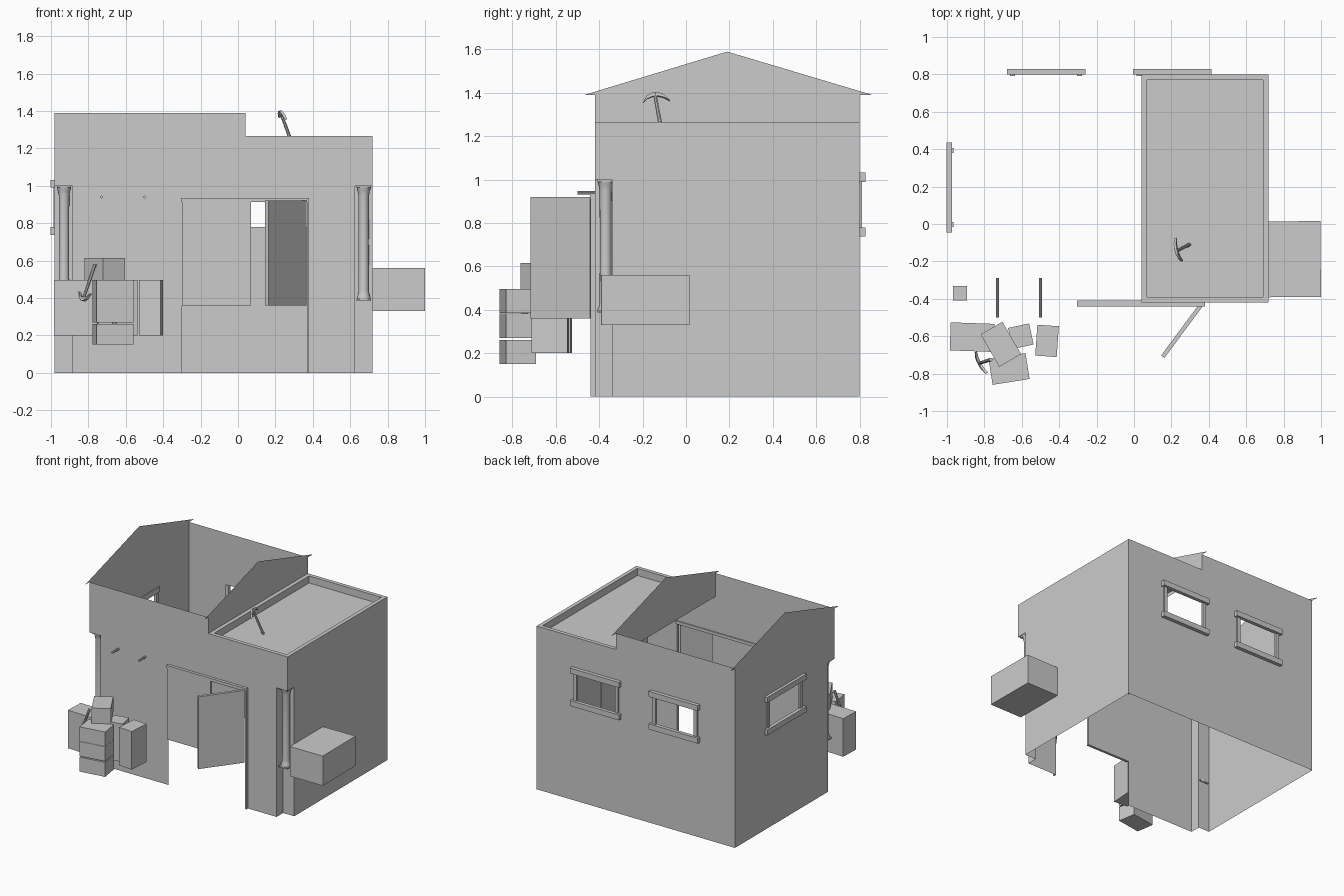
import bpy, bmesh, math
from mathutils import Vector, Matrix

if "Cube" in bpy.data.objects:
    bpy.data.objects.remove(bpy.data.objects["Cube"])


def finish(name, bm, smooth=False):
    bmesh.ops.remove_doubles(bm, verts=bm.verts, dist=1e-5)
    me = bpy.data.meshes.new(name)
    bm.to_mesh(me)
    bm.free()
    ob = bpy.data.objects.new(name, me)
    bpy.context.collection.objects.link(ob)
    if smooth:
        bpy.context.view_layer.objects.active = ob
        ob.select_set(True)
        bpy.ops.object.shade_smooth_by_angle(angle=math.radians(40))
        ob.select_set(False)
    return ob


def add_box(bm, lo, hi, mat=Matrix()):
    lo, hi = Vector(lo), Vector(hi)
    s = hi - lo
    m = mat @ Matrix.Translation((lo + hi) / 2) @ Matrix.Diagonal((*s, 1))
    bmesh.ops.create_cube(bm, size=1, matrix=m)


def box(name, lo, hi):
    bm = bmesh.new()
    add_box(bm, lo, hi)
    return finish(name, bm)


def crate(name, x, y, w, d, z0, z1, deg=0):
    bm = bmesh.new()
    m = Matrix.Translation((x, y, 0)) @ Matrix.Rotation(math.radians(deg), 4, 'Z')
    add_box(bm, (-w / 2, -d / 2, z0), (w / 2, d / 2, z1), m)
    return finish(name, bm)


def wall(name, axis, pos, us, zs, keep, flip=False):
    """Single-sheet wall: grid of cells, keeping those whose centre passes keep(u, z)."""
    bm = bmesh.new()
    for u0, u1 in zip(us, us[1:]):
        for z0, z1 in zip(zs, zs[1:]):
            if keep((u0 + u1) / 2, (z0 + z1) / 2):
                pts = [(u0, z0), (u1, z0), (u1, z1), (u0, z1)]
                if flip:
                    pts.reverse()
                bm.faces.new([bm.verts.new((pos, u, z) if axis == 'x' else (u, pos, z)) for u, z in pts])
    return finish(name, bm)


L, R, F, B, MID = -0.98, 0.72, -0.42, 0.80, 0.04
NW, ND, NT = 0.095, 0.08, 1.0          # corner notch width, depth, top
LOW, HIGH = 1.265, 1.39                # wall heights
W0, W1 = 0.78, 0.99                    # window opening heights
windows = [(-0.47, 0.17), (0.205, 0.17)]

# Outer walls
wall("front_wall", 'y', F, [L, L + NW, -0.30, MID, 0.375, R - NW, R], [0, 0.93, NT, LOW, HIGH],
     lambda u, z: not (z < NT and (u < L + NW or u > R - NW)) and not (-0.30 < u < 0.375 and z < 0.93)
     and not (u > MID and z > LOW))
wall("back_wall", 'y', B, [L, -0.64, -0.30, 0.035, MID, 0.375, R], [0, W0, W1, LOW, HIGH],
     lambda u, z: not (W0 < z < W1 and any(abs(u - c) < h for c, h in windows))
     and not (u > MID and z > LOW), True)
wall("left_wall", 'x', L, [F, F + ND, 0.005, 0.385, B], [0, W0, W1, NT, HIGH],
     lambda u, z: not (u < F + ND and z < NT) and not (W0 < z < W1 and 0.005 < u < 0.385), True)
wall("right_wall", 'x', R, [F, F + ND, B], [0, NT, LOW],
     lambda u, z: not (u < F + ND and z < NT))

# Recessed front corners
for side, x0, xi in (("left", L, L + NW), ("right", R, R - NW)):
    wall(side + "_recess_side", 'x', xi, [F, F + ND], [0, NT], lambda u, z: True, side == "left")
    wall(side + "_recess_back", 'y', F + ND, sorted((x0, xi)), [0, NT], lambda u, z: True)

# Gables with small eave tips
for name, x in (("left_gable", L), ("middle_gable", MID)):
    bm = bmesh.new()
    bm.faces.new([bm.verts.new((x, y, z)) for y, z in ((-0.47, HIGH), (0.19, 1.59), (0.86, HIGH))])
    finish(name, bm)
wall("middle_gable_base", 'x', MID, [F, B], [1.21, HIGH], lambda u, z: True)

# Flat roof sunk behind a parapet rim
bm = bmesh.new()
rings = []
for inset, z in ((0, LOW), (0.03, LOW), (0.03, 1.21)):
    rings.append([bm.verts.new((x, y, z)) for x, y in (
        (MID + inset, F + inset), (R - inset, F + inset), (R - inset, B - inset), (MID + inset, B - inset))])
for a, b in zip(rings, rings[1:]):
    for i in range(4):
        j = (i + 1) % 4
        bm.faces.new((a[i], a[j], b[j], b[i]))
bm.faces.new(rings[-1])
finish("flat_roof", bm)

# Window frames: sill, head and two slim jambs
def window_frame(name, origin, deg, half, opening):
    bm = bmesh.new()
    m = Matrix.Translation(origin) @ Matrix.Rotation(math.radians(deg), 4, 'Z')
    for z0, z1 in ((0.738, 0.78), (0.99, 1.032)):
        add_box(bm, (-half, 0, z0), (half, 0.028, z1), m)
    for s in (-1, 1):
        a, b = sorted((s * (opening - 0.005), s * (opening + 0.022)))
        add_box(bm, (a, -0.008, 0.78), (b, 0.012, 0.99), m)
    finish(name, bm)


for i, (c, h) in enumerate(windows):
    window_frame(f"back_window_frame_{i + 1}", (c, B, 0), 0, 0.21, h)
window_frame("left_window_frame", (L + 0.006, 0.195, 0), 90, 0.24, 0.19)

# Double door: lintel, slim jamb, one closed and one open leaf
box("door_lintel", (-0.305, -0.442, 0.912), (0.38, -0.41, 0.935))
box("door_jamb", (0.37, -0.44, 0), (0.38, -0.42, 0.915))
box("closed_door", (-0.30, -0.438, 0.36), (0.07, -0.418, 0.915))
crate("open_door", 0.255, -0.573, 0.34, 0.022, 0.36, 0.92, math.degrees(math.atan2(0.27, 0.2)))

# Corner columns: turned shaft with square plates
profile = [(0.037, 0.395), (0.037, 0.405), (0.030, 0.42), (0.028, 0.44), (0.027, 0.70),
           (0.028, 0.95), (0.032, 0.97), (0.038, 0.99)]
for name, x in (("left_column", -0.93), ("right_column", 0.672)):
    y = -0.37
    bm = bmesh.new()
    n = 16
    rows = [[bm.verts.new((x + r * math.cos(2 * math.pi * i / n), y + r * math.sin(2 * math.pi * i / n), z))
             for i in range(n)] for r, z in profile]
    for a, b in zip(rows, rows[1:]):
        for i in range(n):
            j = (i + 1) % n
            bm.faces.new((a[i], a[j], b[j], b[i]))
    for z0, z1 in ((0.385, 0.395), (0.99, 1.005)):
        add_box(bm, (x - 0.038, y - 0.038, z0), (x + 0.038, y + 0.038, z1))
    finish(name, bm, True)

# Pegs through the front wall
for i, x in enumerate((-0.73, -0.50)):
    bm = bmesh.new()
    m = Matrix.Translation((x, -0.395, 0.94)) @ Matrix.Rotation(math.pi / 2, 4, 'X')
    bmesh.ops.create_cone(bm, cap_ends=True, segments=8, radius1=0.008, radius2=0.008, depth=0.21, matrix=m)
    finish(f"wall_peg_{i + 1}", bm)

# Crates
crate("side_crate", 0.858, -0.188, 0.28, 0.405, 0.33, 0.56, 0.5)
crate("crate_left", -0.865, -0.605, 0.235, 0.15, 0.20, 0.495, -2)
crate("crate_back", -0.605, -0.60, 0.115, 0.115, 0.20, 0.495, 12)
crate("crate_right", -0.465, -0.625, 0.115, 0.165, 0.20, 0.495, -4)
for i, (z0, z1) in enumerate(((0.15, 0.262), (0.27, 0.383), (0.385, 0.497))):
    crate(f"stacked_crate_{i + 1}", -0.668, -0.775, 0.2, 0.14, z0, z1, 9)
crate("top_crate", -0.712, -0.643, 0.135, 0.20, 0.497, 0.615, 30)


# Pickaxes: tapered handle with a curved head
def pickaxe(name, foot, top, head_dir):
    foot, top = Vector(foot), Vector(top)
    up = (top - foot).normalized()
    u = Vector(head_dir)
    u = (u - u.dot(up) * up).normalized()
    m = Matrix((u, up.cross(u), up)).transposed().to_4x4()
    m.translation = top
    length = (top - foot).length
    bm = bmesh.new()
    bmesh.ops.create_cone(bm, cap_ends=True, segments=8, radius1=0.010, radius2=0.008, depth=length,
                          matrix=m @ Matrix.Translation((0, 0, -length / 2)))
    half = [(0.065, -0.045), (0.042, -0.014), (0.015, 0.0), (-0.015, 0.0), (-0.042, -0.014), (-0.065, -0.045)]
    under = [(-0.038, -0.026), (-0.012, -0.018), (0.012, -0.018), (0.038, -0.026)]
    f = bm.faces.new([bm.verts.new(m @ Vector((a, -0.007, b))) for a, b in half + under])
    ext = bmesh.ops.extrude_face_region(bm, geom=[f])
    offset = m.to_3x3() @ Vector((0, 0.014, 0))
    new = [g for g in ext["geom"] if isinstance(g, bmesh.types.BMVert)]
    bmesh.ops.translate(bm, verts=new, vec=offset)
    bm.faces.new([bm.verts.new(v.co - offset) for v in [l.vert for l in next(
        g for g in ext["geom"] if isinstance(g, bmesh.types.BMFace)).loops]])
    bmesh.ops.remove_doubles(bm, verts=bm.verts, dist=1e-5)
    bmesh.ops.recalc_face_normals(bm, faces=bm.faces)
    finish(name, bm)


pickaxe("roof_pickaxe", (0.295, -0.11, 1.21), (0.225, -0.145, 1.40), (0.03, -0.12, 0))
pickaxe("crate_pickaxe", (-0.765, -0.725, 0.58), (-0.83, -0.745, 0.385), (0.055, -0.1, 0))
